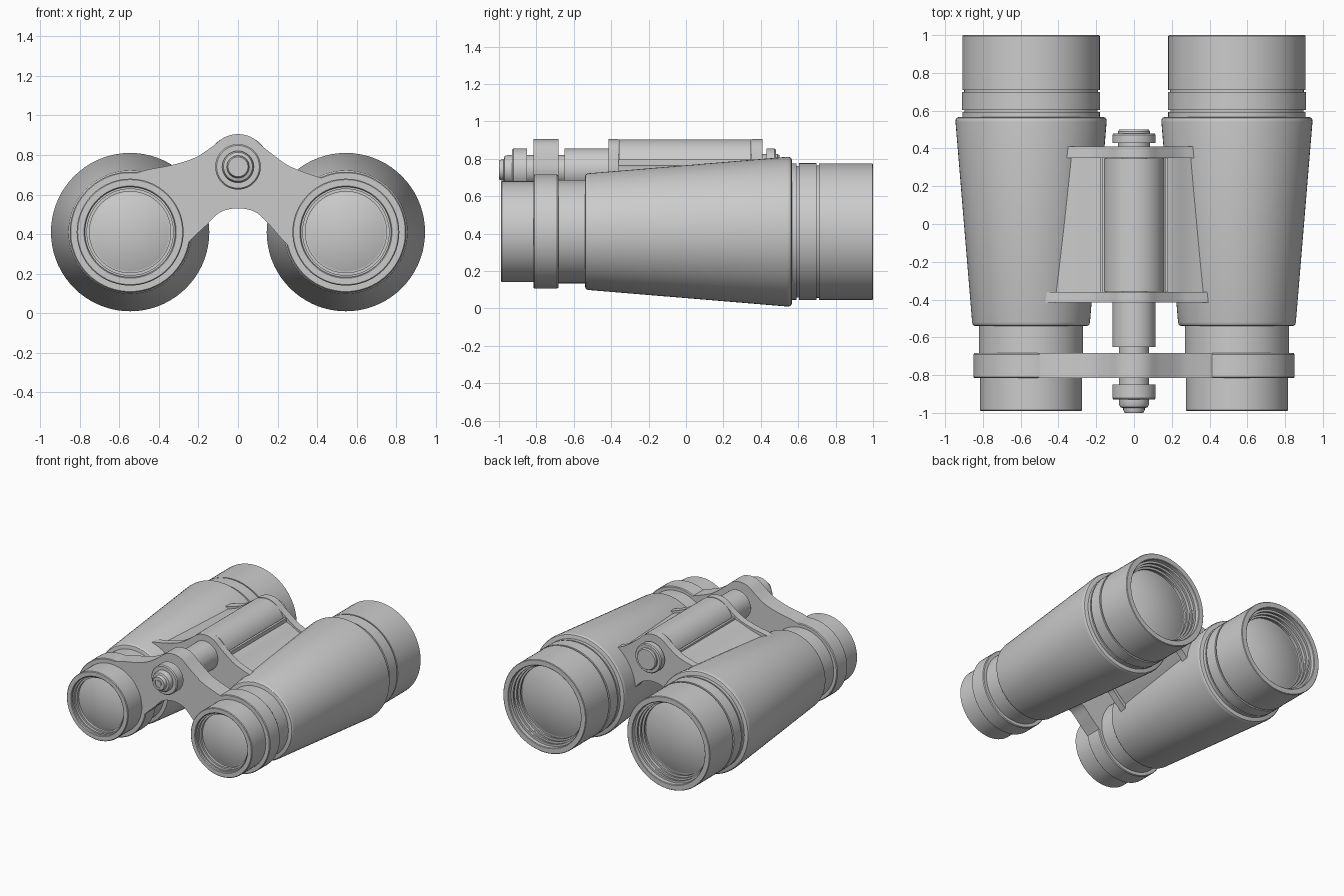
import bpy, bmesh, math
from mathutils import Vector

if "Cube" in bpy.data.objects:
    bpy.data.objects.remove(bpy.data.objects["Cube"])


def finish(bm, name, mirror=False, angle=30):
    bmesh.ops.recalc_face_normals(bm, faces=bm.faces)
    me = bpy.data.meshes.new(name)
    bm.to_mesh(me)
    bm.free()
    ob = bpy.data.objects.new(name, me)
    bpy.context.collection.objects.link(ob)
    if mirror:
        ob.modifiers.new("Mirror", 'MIRROR').use_mirror_merge = False
    bpy.ops.object.select_all(action='DESELECT')
    ob.select_set(True)
    bpy.context.view_layer.objects.active = ob
    bpy.ops.object.shade_smooth_by_angle(angle=math.radians(angle))
    return ob


def lathe(name, profile, cx, cz, mirror=False, n=72):
    """Revolve (radius, y) points round an axis parallel to y."""
    bm = bmesh.new()
    rings = []
    for r, y in profile:
        if r < 1e-6:
            rings.append([bm.verts.new((cx, y, cz))] * n)
        else:
            rings.append([bm.verts.new((cx + r * math.cos(2 * math.pi * i / n), y,
                                        cz + r * math.sin(2 * math.pi * i / n))) for i in range(n)])
    for a, b in zip(rings, rings[1:]):
        for i in range(n):
            j = (i + 1) % n
            bm.faces.new(list(dict.fromkeys((a[i], a[j], b[j], b[i]))))
    return finish(bm, name, mirror)


def dome(r, y_edge, y_top, steps=8):
    """Lens profile from the axis out to the rim."""
    return [(r * math.sin(t * math.pi / 2 / steps),
             y_edge + (y_top - y_edge) * math.cos(t * math.pi / 2 / steps) ** 2) for t in range(steps + 1)]


def smooth_line(pts, steps=6):
    """Catmull-Rom curve through the points."""
    p = [Vector(q) for q in pts]
    p = [2 * p[0] - p[1]] + p + [2 * p[-1] - p[-2]]
    out = []
    for a, b, c, d in zip(p, p[1:], p[2:], p[3:]):
        for s in range(steps):
            t = s / steps
            out.append(0.5 * (2 * b + (c - a) * t + (2 * a - 5 * b + 4 * c - d) * t * t
                              + (3 * b - a - 3 * c + d) * t ** 3))
    return out + [p[-2]]


def plate(name, outline, y0, y1):
    """Extrude an (x, z) outline along y."""
    bm = bmesh.new()
    f = bm.faces.new([bm.verts.new((x, y0, z)) for x, z in outline])
    ext = bmesh.ops.extrude_face_region(bm, geom=[f])
    bmesh.ops.translate(bm, vec=(0, y1 - y0, 0),
                        verts=[v for v in ext['geom'] if isinstance(v, bmesh.types.BMVert)])
    return finish(bm, name)


BX, BZ = 0.545, 0.41     # barrel axis
HX, HZ = 0.0, 0.74       # hinge axis

# Eyepiece with recessed lens
lathe("eyepiece", dome(0.2, -0.93, -0.965) + [
    (0.205, -0.93), (0.205, -0.95), (0.218, -0.95), (0.218, -0.97), (0.228, -0.97), (0.228, -0.985),
    (0.233, -0.99), (0.265, -0.99), (0.27, -0.985), (0.27, -0.80), (0.276, -0.80), (0.276, -0.50),
    (0, -0.50)], BX, BZ, True)

# Collar round the eyepiece
lathe("eyepiece_collar", [(0, -0.815), (0.3, -0.815), (0.305, -0.81), (0.305, -0.69),
                          (0.3, -0.683), (0, -0.683)], BX, BZ, True)

# Tapered barrel with rounded ends
lathe("barrel", [(0, -0.54), (0.295, -0.54), (0.304, -0.537), (0.309, -0.531), (0.312, -0.52),
                 (0.4, 0.54), (0.399, 0.553), (0.394, 0.562), (0.385, 0.566), (0, 0.566)], BX, BZ, True)

# Objective tube with grooves, threaded inside rim and lens
threads = []
for k in range(3):
    y = 0.965 - 0.03 * k
    threads += [(0.318 - 0.01 * k, y), (0.302 - 0.01 * k, y),
                (0.302 - 0.01 * k, y - 0.015), (0.310 - 0.01 * k, y - 0.015)]
lathe("objective", [(0, 0.5), (0.364, 0.5), (0.364, 0.592), (0.352, 0.592), (0.352, 0.604),
                    (0.366, 0.604), (0.366, 0.698), (0.354, 0.698), (0.354, 0.71), (0.364, 0.71),
                    (0.364, 0.996), (0.36, 1.0), (0.322, 1.0), (0.318, 0.996)] + threads +
      [(0.29, 0.87)] + dome(0.28, 0.87, 0.925)[::-1], BX, BZ, True)

# Bridge outlines
top = smooth_line([(-0.56, 0.685), (-0.47, 0.722), (-0.33, 0.75), (-0.22, 0.785), (-0.14, 0.835),
                   (-0.07, 0.888), (0, 0.905), (0.07, 0.888), (0.14, 0.83), (0.24, 0.755),
                   (0.31, 0.722), (0.4, 0.69), (0.52, 0.65)])
arch = smooth_line([(0.5, 0.2), (0.36, 0.25), (0.245, 0.35), (0.165, 0.44), (0.09, 0.51), (0, 0.53),
                    (-0.09, 0.51), (-0.165, 0.44), (-0.245, 0.365), (-0.36, 0.25), (-0.54, 0.2)])
outline = top + arch
plate("eyepiece_bridge", outline, -0.815, -0.683)
plate("bridge_front_end", outline, -0.415, -0.36)
plate("bridge_rear_end", outline, 0.35, 0.41)

# Inset web between the end plates
web_top = smooth_line([(-0.56, 0.665), (-0.33, 0.73), (-0.18, 0.78), (0, 0.8), (0.18, 0.765),
                       (0.31, 0.702), (0.52, 0.63)])
plate("bridge_web", web_top + [Vector((p.x, p.y + 0.035)) for p in arch], -0.37, 0.36)

# Hinge barrel
lathe("hinge_barrel", [(0, -0.357), (0.163, -0.357), (0.163, 0.347), (0, 0.347)], HX, HZ)
for i, x in enumerate((-0.172, 0.172)):
    plate(f"hinge_rib_{i}", [(x - 0.009, 0.65), (x + 0.009, 0.65), (x + 0.009, 0.795), (x - 0.009, 0.795)],
          -0.365, 0.355)

# Hinge shaft with sleeve, focus knob and end caps
lathe("hinge_shaft", [
    (0, -1.0), (0.022, -1.0), (0.022, -0.993), (0.032, -0.993), (0.032, -1.0), (0.05, -1.0), (0.057, -0.985),
    (0.057, -0.975), (0.073, -0.97), (0.08, -0.955), (0.08, -0.93), (0.108, -0.93), (0.115, -0.922),
    (0.115, -0.85), (0.08, -0.85), (0.08, -0.65), (0.115, -0.65), (0.115, -0.40), (0.085, -0.40),
    (0.085, 0.43), (0.115, 0.43), (0.115, 0.472), (0.108, 0.48), (0.085, 0.48), (0.085, 0.49),
    (0.078, 0.5), (0, 0.5)], HX, HZ, n=48)
